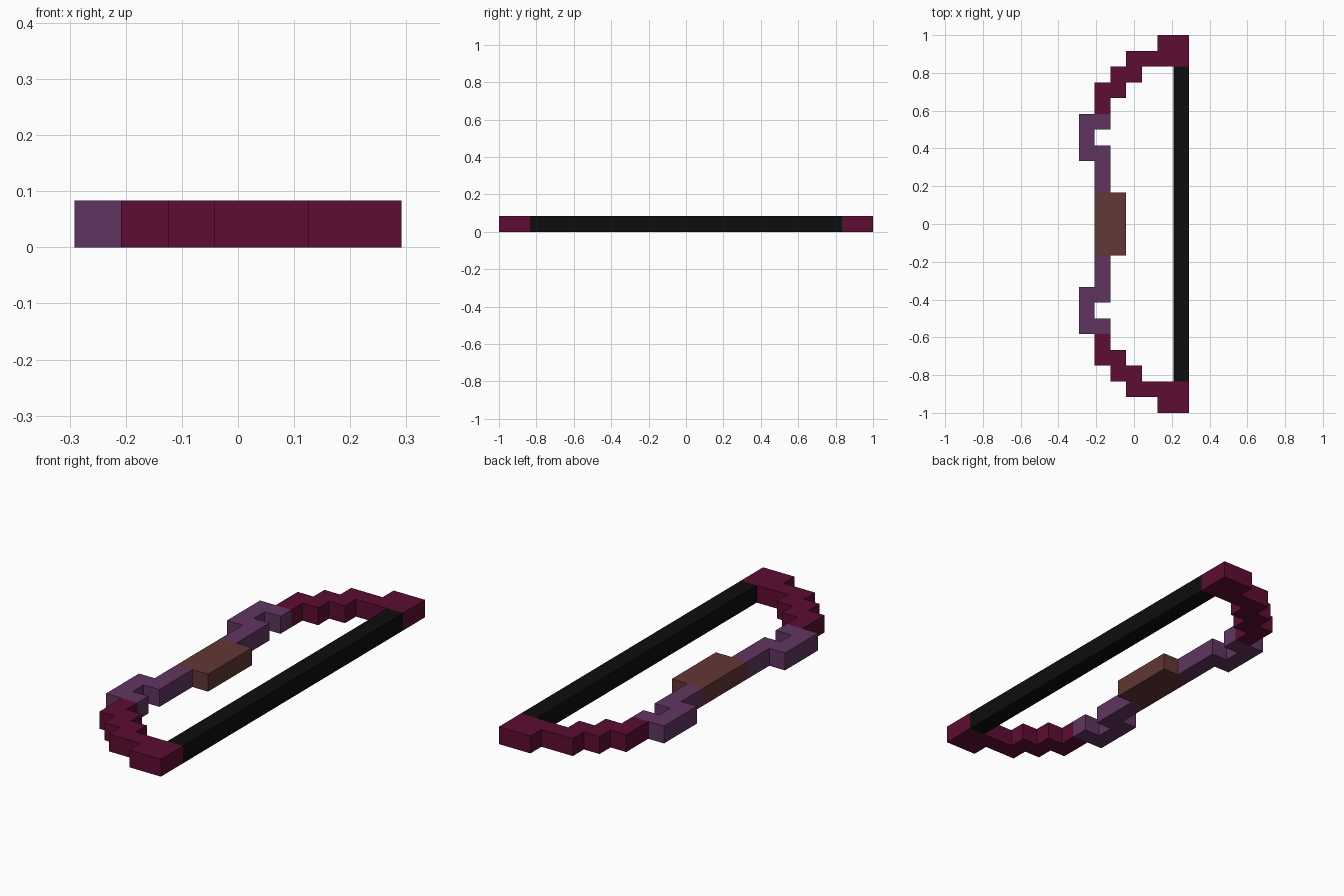
import bpy
import bmesh

if "Cube" in bpy.data.objects:
    bpy.data.objects.remove(bpy.data.objects["Cube"])

U = 1 / 12  # one grid cell; the bow is 7 cells wide, 24 long, 1 thick


def material(name, rgb):
    m = bpy.data.materials.new(name)
    m.diffuse_color = (*rgb, 1)
    m.use_nodes = True
    m.node_tree.nodes["Principled BSDF"].inputs["Base Color"].default_value = m.diffuse_color
    return m


def slab(name, outline, mat, mirrored=False):
    """Extrude an outline given in grid cells (x from the left edge, y from the middle)."""
    bm = bmesh.new()
    base = bm.faces.new([bm.verts.new(((x - 3.5) * U, y * U, 0)) for x, y in outline])
    top = bmesh.ops.extrude_face_region(bm, geom=[base])["geom"]
    bmesh.ops.translate(bm, vec=(0, 0, U),
                        verts=[g for g in top if isinstance(g, bmesh.types.BMVert)])
    bmesh.ops.recalc_face_normals(bm, faces=bm.faces)
    mesh = bpy.data.meshes.new(name)
    bm.to_mesh(mesh)
    bm.free()
    mesh.materials.append(mat)
    obj = bpy.data.objects.new(name, mesh)
    bpy.context.collection.objects.link(obj)
    if mirrored:
        mod = obj.modifiers.new("mirror", 'MIRROR')
        mod.use_axis = (False, True, False)
        mod.use_mirror_merge = False
    return obj


def rect(x0, x1, y0, y1):
    return [(x0, y0), (x1, y0), (x1, y1), (x0, y1)]


maroon = material("maroon", (0.109, 0.004, 0.032))
purple = material("purple", (0.117, 0.036, 0.117))
brown = material("brown", (0.120, 0.038, 0.035))
black = material("black", (0.004, 0.004, 0.004))

# Grip and string
slab("grip", rect(1, 3, -2, 2), brown)
slab("string", rect(6, 7, -10, 10), black)

# Inner limbs with the outward hook
slab("inner_limbs", [(1, 2), (2, 2), (2, 5), (1, 5), (1, 6), (2, 6), (2, 7),
                     (0, 7), (0, 4), (1, 4)], purple, True)

# Stepped outer limbs ending in square tips
slab("outer_limbs", [(1, 7), (2, 7), (2, 8), (3, 8), (3, 9), (4, 9), (4, 10), (7, 10),
                     (7, 12), (5, 12), (5, 11), (3, 11), (3, 10), (2, 10), (2, 9),
                     (1, 9)], maroon, True)
